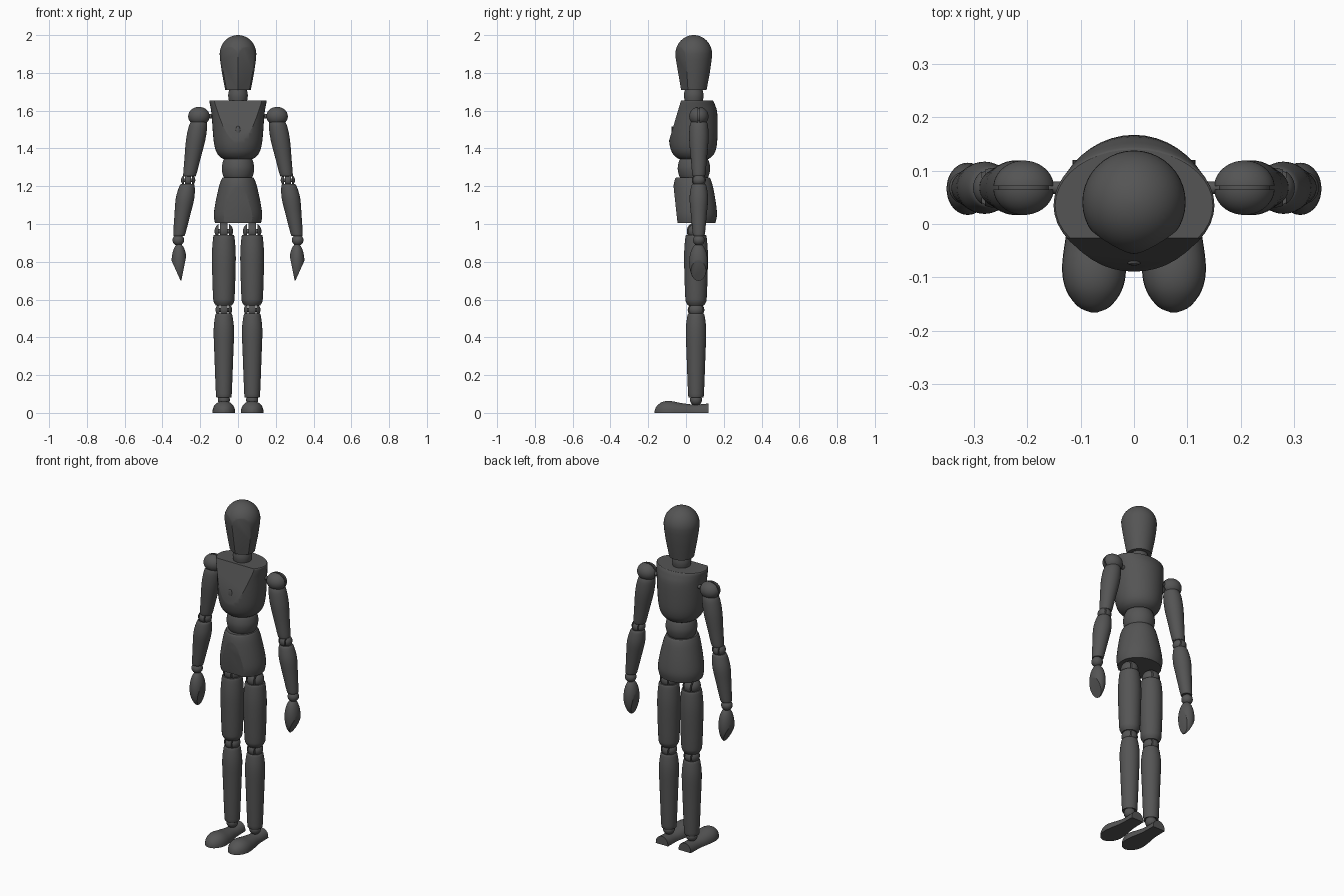
import bpy
import bmesh
from math import cos, sin, pi, sqrt
from mathutils import Vector

SEGMENTS = 40

if "Cube" in bpy.data.objects:
    bpy.data.objects.remove(bpy.data.objects["Cube"], do_unlink=True)

# One dark grey finish for the whole figure
grey = bpy.data.materials.new("dark_grey")
grey.use_nodes = True
colour = (0.09, 0.09, 0.09, 1)
grey.diffuse_color = colour
grey.node_tree.nodes["Principled BSDF"].inputs["Base Color"].default_value = colour


def skin(name, groups, clips=()):
    """Skin each group of rings into a capped solid, then slice off flat facets."""
    bm = bmesh.new()
    for rings in groups:
        loops = [[bm.verts.new(p) for p in ring] for ring in rings]
        for low, high in zip(loops, loops[1:]):
            for i in range(len(low)):
                bm.faces.new((low[i - 1], low[i], high[i], high[i - 1]))
        bm.faces.new(loops[0])
        bm.faces.new(loops[-1])
    for point, normal in clips:
        bmesh.ops.bisect_plane(bm, geom=bm.verts[:] + bm.edges[:] + bm.faces[:],
                               plane_co=point, plane_no=Vector(normal).normalized(),
                               clear_outer=True)
        bmesh.ops.holes_fill(bm, edges=[e for e in bm.edges if e.is_boundary], sides=0)
    bmesh.ops.recalc_face_normals(bm, faces=bm.faces[:])
    mesh = bpy.data.meshes.new(name)
    bm.to_mesh(mesh)
    bm.free()
    mesh.materials.append(grey)
    mesh.shade_smooth()
    mesh.set_sharp_from_angle(angle=pi / 6)
    obj = bpy.data.objects.new(name, mesh)
    bpy.context.collection.objects.link(obj)
    return obj


def spline(points, steps=4):
    """Catmull-Rom curve through a list of tuples."""
    pts = [points[0]] + list(points) + [points[-1]]
    out = []
    for a, b, c, d in zip(pts, pts[1:], pts[2:], pts[3:]):
        for k in range(steps):
            t = k / steps
            out.append([q + t / 2 * (r - p + t * (2 * p - 5 * q + 4 * r - s
                        + t * (3 * (q - r) + s - p)))
                        for p, q, r, s in zip(a, b, c, d)])
    return out + [points[-1]]


def oval(x, y, z, rx, ry):
    angles = [2 * pi * i / SEGMENTS for i in range(SEGMENTS)]
    return [(x + rx * cos(a), y + ry * sin(a), z) for a in angles]


def body(name, sections, clips=()):
    """Stacked ovals: height, half width, half depth, centre depth."""
    rings = [oval(0, y, z, rx, ry) for z, rx, ry, y in spline(sections)]
    return skin(name, [rings], clips)


def limb(name, top, bottom, profile):
    """Turned limb between two points: fraction along, radius."""
    top, bottom = Vector(top), Vector(bottom)
    rings = [oval(*top.lerp(bottom, t), r, r) for t, r in spline(profile)]
    return skin(name, [rings])


def ball(name, centre, radii, slices=((-1, 1, 1),), axis=0):
    """Ball cut into slices along an axis: start, end, radius factor."""
    groups = []
    for low, high, factor in slices:
        rings = []
        for k in range(17):
            t = (low + high) / 2 - (high - low) / 2 * cos(pi * k / 16)
            r = factor * max(sqrt(max(1 - t * t, 0)), 0.02)
            ring = []
            for u, v, _ in oval(0, 0, 0, r, r):
                p = (t, u, v) if axis == 0 else (u, t, v)
                ring.append([c + q * s for c, q, s in zip(centre, p, radii)])
            rings.append(ring)
        groups.append(rings)
    return skin(name, groups)


# Fork joint: two cheeks, a tongue and a pin
HINGE = ((-1, -0.55, 1), (-0.42, 0.42, 1), (0.55, 1, 1), (-0.7, 0.7, 0.3))
# Slotted joint: two halves around a sunken core
SLOT = ((-1, -0.07, 1), (0.07, 1, 1), (-0.2, 0.2, 0.85))

# Head: domed cone with two flat face planes meeting in a ridge
head = [(1.71, 0.068), (1.8, 0.085), (1.87, 0.095)]
head += [(1.9 + 0.1 * sin(a), 0.097 * cos(a)) for a in [pi / 2 * k / 12 for k in range(12)]]
head.append((2.0, 0.003))
skin("head", [[oval(0, 0.041, z, r, r) for z, r in head]],
     [((0, -0.055, 1.88), (s * 0.6, -1, -0.17)) for s in (-1, 1)])

body("neck", [(1.64, 0.046, 0.046, 0.041), (1.68, 0.052, 0.052, 0.041),
              (1.715, 0.046, 0.046, 0.041)])

# Chest with a sloping flat front
body("chest", [(1.345, 0.08, 0.08, 0.04), (1.36, 0.1, 0.1, 0.04),
               (1.39, 0.118, 0.118, 0.039), (1.45, 0.13, 0.128, 0.038),
               (1.58, 0.14, 0.128, 0.038), (1.63, 0.148, 0.118, 0.036),
               (1.65, 0.151, 0.11, 0.035), (1.655, 0.148, 0.105, 0.035)],
     [((0, -0.026, 1.655), (0, -0.215, 0.064))])
ball("chest_peg", (0, -0.073, 1.495), (0.012, 0.005, 0.024))

body("waist", [(1.235, 0.068, 0.068, 0.042), (1.26, 0.08, 0.08, 0.042),
               (1.295, 0.086, 0.086, 0.042), (1.33, 0.08, 0.08, 0.042),
               (1.35, 0.07, 0.07, 0.042)])

# Pelvis with a flat front
body("pelvis", [(1.005, 0.122, 0.11, 0.045), (1.05, 0.128, 0.118, 0.046),
                (1.12, 0.118, 0.114, 0.043), (1.2, 0.1, 0.104, 0.038),
                (1.235, 0.088, 0.095, 0.036), (1.245, 0.082, 0.088, 0.036)],
     [((0, -0.066, 1.2), (0, -0.195, -0.021))])

for side, s in (("left", 1), ("right", -1)):
    # Arm
    arm_y = 0.068
    skin(side + "_shoulder_pin", [[
        [(s * x, arm_y + 0.012 * u, 1.57 + 0.012 * v) for u, v, _ in oval(0, 0, 0, 1, 1)]
        for x in (0.1, 0.18)]])
    ball(side + "_shoulder", (s * 0.207, arm_y, 1.57), (0.057, 0.051, 0.05), SLOT, axis=1)
    limb(side + "_upper_arm", (s * 0.207, arm_y, 1.545), (s * 0.257, arm_y, 1.252),
         [(0, 0.04), (0.1, 0.049), (0.35, 0.051), (0.7, 0.042), (0.96, 0.035), (1, 0.03)])
    ball(side + "_elbow", (s * 0.264, arm_y, 1.232), (0.038, 0.037, 0.034), HINGE)
    limb(side + "_forearm", (s * 0.268, arm_y, 1.212), (s * 0.312, arm_y, 0.94),
         [(0, 0.033), (0.05, 0.041), (0.28, 0.049), (0.6, 0.042), (0.97, 0.032), (1, 0.028)])
    ball(side + "_wrist", (s * 0.316, arm_y, 0.915), (0.031, 0.031, 0.03))

    # Hand: egg shape pared to a wedge by two planes
    hand = []
    for k in range(21):
        a = pi * (k + 0.2) / 20.4
        hand.append(oval(s * 0.312, arm_y - 0.002, 0.797 - 0.1 * cos(a),
                         0.04 * sin(a), 0.049 * sin(a)))
    skin(side + "_hand", [hand],
         [((s * 0.304, arm_y, 0.7), (s, 0, -0.45)),
          ((s * 0.3, arm_y, 0.7), (-s, 0, -0.2))])

    # Leg
    leg_x, leg_y = s * 0.075, 0.053
    ball(side + "_hip", (leg_x, leg_y, 0.962), (0.049, 0.049, 0.047), HINGE)
    limb(side + "_thigh", (leg_x, leg_y, 0.943), (leg_x, leg_y, 0.568),
         [(0, 0.049), (0.03, 0.056), (0.27, 0.063), (0.6, 0.061),
          (0.88, 0.057), (0.95, 0.053), (1, 0.042)])
    ball(side + "_knee", (leg_x, leg_y, 0.545), (0.044, 0.044, 0.04), HINGE)
    limb(side + "_shin", (leg_x, leg_y, 0.525), (leg_x, leg_y, 0.088),
         [(0, 0.04), (0.03, 0.046), (0.2, 0.054), (0.5, 0.05), (0.97, 0.042), (1, 0.038)])
    ball(side + "_ankle", (leg_x, leg_y, 0.07), (0.032, 0.032, 0.032))

    # Foot: flat sole, domed toe, narrow instep: depth, half width, height
    foot = []
    for y, w, h in spline([(-0.166, 0.006, 0.012), (-0.155, 0.03, 0.036),
                           (-0.125, 0.052, 0.058), (-0.085, 0.06, 0.063),
                           (-0.03, 0.054, 0.053), (0.03, 0.043, 0.045),
                           (0.08, 0.041, 0.046), (0.12, 0.04, 0.05)]):
        arc = [pi * i / 16 for i in range(17)]
        foot.append([(leg_x + w * cos(a), y, h * max(sin(a), 0) ** 0.8) for a in arc])
    skin(side + "_foot", [foot])
